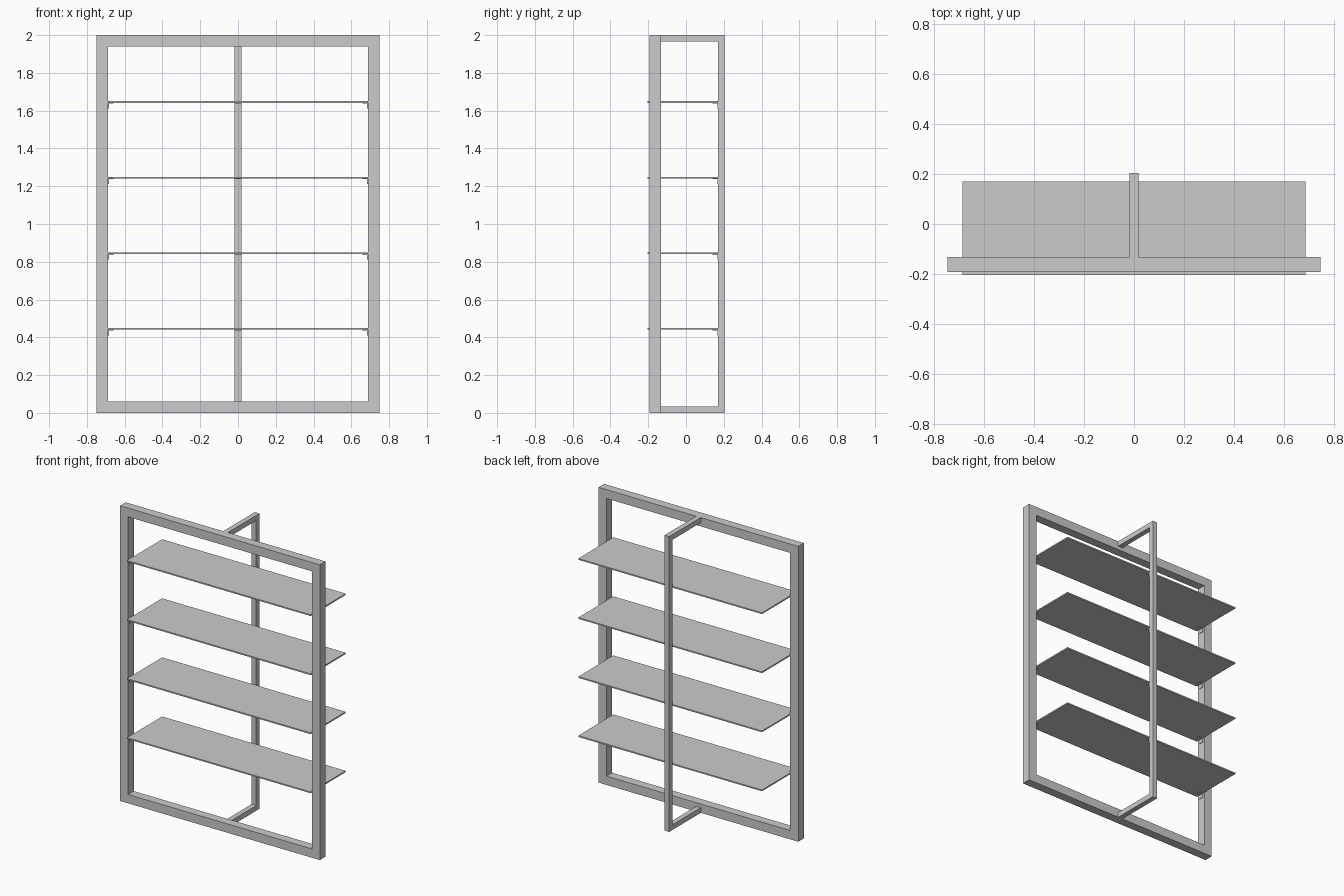
import bpy
import bmesh
from mathutils import Matrix, Vector

old = bpy.data.objects.get("Cube")
if old:
    bpy.data.objects.remove(old, do_unlink=True)

grey = bpy.data.materials.new("plain_grey")
grey.use_nodes = True
colour = (0.6, 0.6, 0.6, 1)
grey.diffuse_color = colour
grey.node_tree.nodes["Principled BSDF"].inputs["Base Color"].default_value = colour


def finish(name, bm):
    bmesh.ops.recalc_face_normals(bm, faces=bm.faces)
    mesh = bpy.data.meshes.new(name)
    bm.to_mesh(mesh)
    bm.free()
    mesh.materials.append(grey)
    obj = bpy.data.objects.new(name, mesh)
    bpy.context.collection.objects.link(obj)
    return obj


def prism(name, outline, origin, u, v, depth):
    """Extrude a flat outline, drawn along u and v, by the depth vector."""
    bm = bmesh.new()
    origin, u, v = Vector(origin), Vector(u), Vector(v)
    face = bm.faces.new([bm.verts.new(origin + u * a + v * b) for a, b in outline])
    ext = bmesh.ops.extrude_face_region(bm, geom=[face])
    moved = [g for g in ext["geom"] if isinstance(g, bmesh.types.BMVert)]
    bmesh.ops.translate(bm, verts=moved, vec=Vector(depth))
    return finish(name, bm)


def box(name, lo, hi):
    bm = bmesh.new()
    lo, hi = Vector(lo), Vector(hi)
    place = Matrix.Translation((lo + hi) / 2) @ Matrix.Diagonal((*(hi - lo), 1))
    bmesh.ops.create_cube(bm, size=1, matrix=place)
    return finish(name, bm)


HALF_W, TOP, BAR = 0.748, 2.0, 0.06
FRONT, REAR = -0.193, -0.133
INNER = HALF_W - BAR
POST, POST_BACK = 0.035, 0.205
POST_FRONT = POST_BACK - POST

# Front frame: one rectangular loop of square tube
bm = bmesh.new()
rings = []
for y in (FRONT, REAR):
    for x, low, high in ((HALF_W, 0, TOP), (INNER, BAR, TOP - BAR)):
        rings.append([bm.verts.new((a, y, b)) for a, b in
                      ((-x, low), (x, low), (x, high), (-x, high))])
outer_f, inner_f, outer_b, inner_b = rings
for a, b in ((outer_f, inner_f), (outer_b, inner_b),
             (outer_f, outer_b), (inner_f, inner_b)):
    for i in range(4):
        j = (i + 1) % 4
        bm.faces.new((a[i], a[j], b[j], b[i]))
finish("front_frame", bm)

# Rear support: a C-shaped bar around the back
c_shape = [(REAR, 0), (POST_BACK, 0), (POST_BACK, TOP), (REAR, TOP),
           (REAR, TOP - POST), (POST_FRONT, TOP - POST),
           (POST_FRONT, POST), (REAR, POST)]
prism("rear_support", c_shape, (-POST / 2, 0, 0), (0, 1, 0), (0, 0, 1), (POST, 0, 0))

# Shelves, each carried on three small angle brackets
LEG, THIN = 0.03, 0.004
angle = [(0, 0), (LEG, 0), (LEG, -THIN), (THIN, -THIN), (THIN, -LEG), (0, -LEG)]
for n in range(4):
    top = 0.45 + 0.4 * n
    under = top - 0.009
    box(f"shelf_{n + 1}", (-INNER, -0.205, under), (INNER, POST_FRONT, top))
    for side, s in (("left", 1), ("right", -1)):
        prism(f"{side}_bracket_{n + 1}", angle, (s * INNER, FRONT + 0.015, under),
              (-s, 0, 0), (0, 0, 1), (0, 0.03, 0))
    prism(f"rear_bracket_{n + 1}", angle, (-0.015, POST_FRONT, under),
          (0, -1, 0), (0, 0, 1), (0.03, 0, 0))
